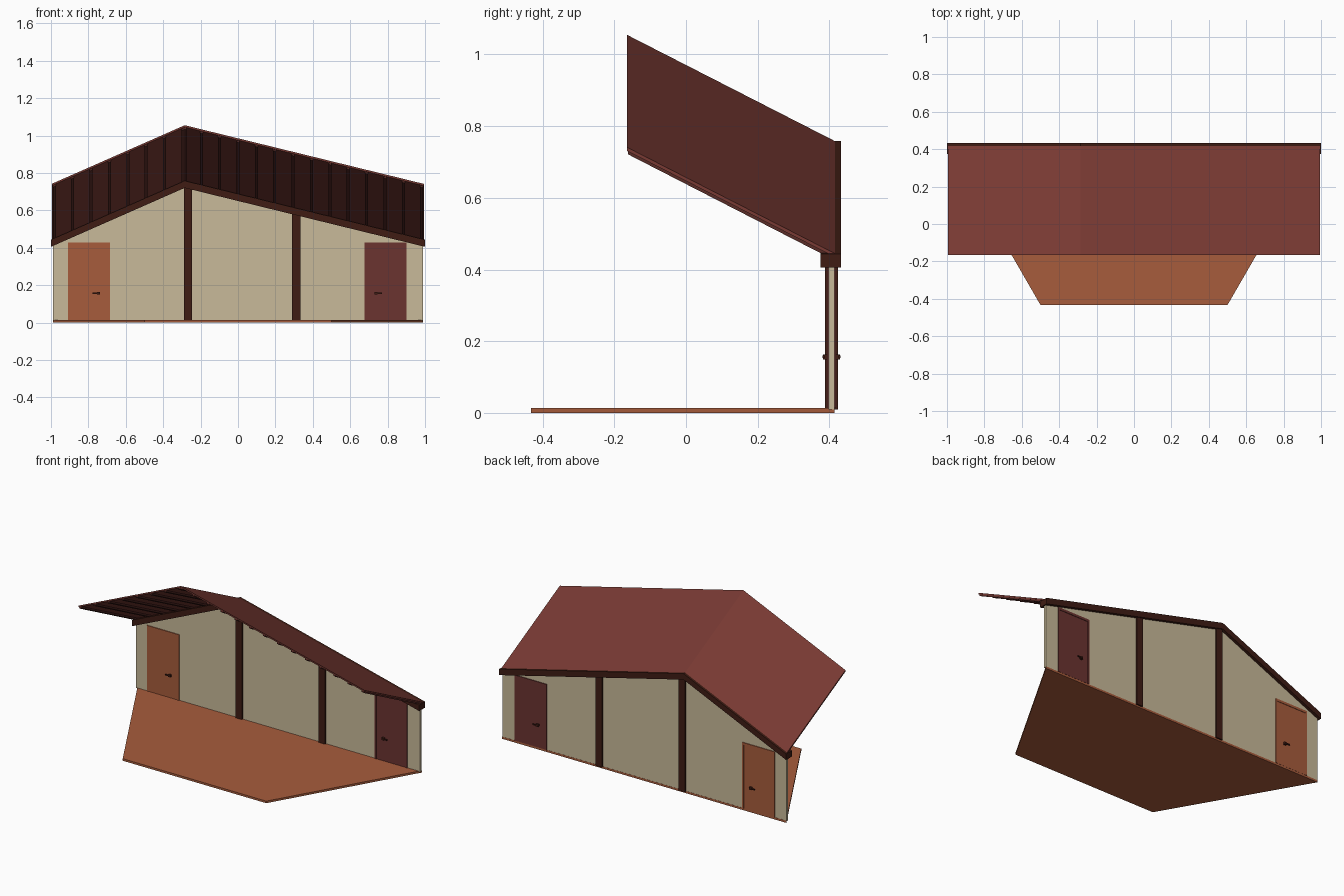
import bpy, bmesh

if "Cube" in bpy.data.objects:
    bpy.data.objects.remove(bpy.data.objects["Cube"])

def mat(name, r, g, b):
    m = bpy.data.materials.new(name)
    m.diffuse_color = (r, g, b, 1)
    m.use_nodes = True
    m.node_tree.nodes["Principled BSDF"].inputs["Base Color"].default_value = m.diffuse_color
    return m

TAN = mat("tan plaster", 0.58, 0.49, 0.32)
RED = mat("roof red", 0.19, 0.042, 0.033)
ORANGE = mat("terracotta", 0.39, 0.107, 0.045)
BROWN = mat("dark timber", 0.05, 0.012, 0.007)
RIB = mat("rib brown", 0.10, 0.025, 0.02)
DOOR_RED = mat("door red", 0.147, 0.034, 0.03)

RIDGE = -0.285          # x of the off-centre peak
YW = 0.406              # wall centre plane

def roof_z(x):
    """Height of the roof top at its back edge."""
    t = (x + 1) / (RIDGE + 1) if x < RIDGE else (1 - x) / (1 - RIDGE)
    return 0.443 + 0.315 * t

def prism(name, profile, y0, y1, material, lift=0.0):
    """Extrude an x-z profile from y0 (front, raised by lift) to y1."""
    bm = bmesh.new()
    a = [bm.verts.new((x, y0, z + lift)) for x, z in profile]
    b = [bm.verts.new((x, y1, z)) for x, z in profile]
    bm.faces.new(a)
    bm.faces.new(b[::-1])
    n = len(profile)
    for i in range(n):
        j = (i + 1) % n
        bm.faces.new((a[j], a[i], b[i], b[j]))
    bmesh.ops.recalc_face_normals(bm, faces=bm.faces)
    me = bpy.data.meshes.new(name)
    bm.to_mesh(me)
    bm.free()
    me.materials.append(material)
    ob = bpy.data.objects.new(name, me)
    bpy.context.collection.objects.link(ob)
    return ob

def box(name, x0, x1, y0, y1, z0, z1, material):
    return prism(name, [(x0, z0), (x1, z0), (x1, z1), (x0, z1)], y0, y1, material)

def band(x0, x1, top, bottom):
    """Profile strip following the roof line, offset by top and bottom."""
    xs = [x0] + ([RIDGE] if x0 < RIDGE < x1 else []) + [x1]
    return ([(x, roof_z(x) + top) for x in xs]
            + [(x, roof_z(x) + bottom) for x in reversed(xs)])

# Trapezoid floor slab
slab = prism("floor_slab", [(-0.99, 0), (0.99, 0), (0.99, 0.013), (-0.99, 0.013)],
             -0.433, 0.415, ORANGE)
for v in slab.data.vertices:
    if v.co.y < 0:
        v.co.x *= 0.5 / 0.99

# Gable wall
wall_top = [(x, roof_z(x) - 0.02) for x in (0.99, RIDGE, -0.99)]
prism("wall", [(-0.99, 0.01), (0.99, 0.01)] + wall_top, YW - 0.008, YW + 0.008, TAN)

# Beam under the roof's back edge
prism("eave_beam", band(-1, 1, 0, -0.038), 0.375, 0.432, BROWN)

# Tilted roof sheet with ribs on its underside
YF, YB, LIFT = -0.165, 0.416, 0.297
prism("roof_sheet", band(-0.995, 0.995, 0, -0.01), YF, YB, RED, LIFT)
x = -0.99
while x < 0.99:
    prism("roof_rib", band(x, x + 0.016, -0.008, -0.018), YF + 0.003, YB - 0.005, RIB, LIFT - 0.003)
    x += 0.0982
prism("ridge_rib", band(RIDGE - 0.01, RIDGE + 0.01, -0.008, -0.018),
      YF + 0.003, YB - 0.005, RIB, LIFT - 0.003)

# Posts standing through the wall
for name, px in (("ridge_post", -0.267), ("middle_post", 0.312)):
    prism(name, [(px - 0.022, 0.01), (px + 0.022, 0.01),
                 (px + 0.022, roof_z(px + 0.022) - 0.02),
                 (px - 0.022, roof_z(px - 0.022) - 0.02)], 0.388, 0.424, BROWN)

# Doors with frames and lever handles on both faces
for side, x0, x1, m in (("left", -0.91, -0.685, ORANGE), ("right", 0.677, 0.902, DOOR_RED)):
    box(side + "_door", x0 + 0.008, x1 - 0.008, YW - 0.010, YW + 0.010, 0.013, 0.415, m)
    for fx in (x0, x1 - 0.01):
        box(side + "_door_jamb", fx, fx + 0.01, YW - 0.013, YW + 0.013, 0.013, 0.427, m)
    box(side + "_door_head", x0, x1, YW - 0.013, YW + 0.013, 0.412, 0.427, m)
    hx = x1 - 0.058 if side == "left" else x0 + 0.058
    s = 1 if side == "left" else -1
    hub = sorted((hx - s * 0.012, hx + s * 0.004))
    lever = sorted((hx - s * 0.034, hx + s * 0.002))
    box(side + "_handle_hub", *hub, YW - 0.024, YW + 0.024, 0.149, 0.163, BROWN)
    for y0 in (YW - 0.025, YW + 0.019):
        box(side + "_handle_lever", *lever, y0, y0 + 0.006, 0.153, 0.160, BROWN)
